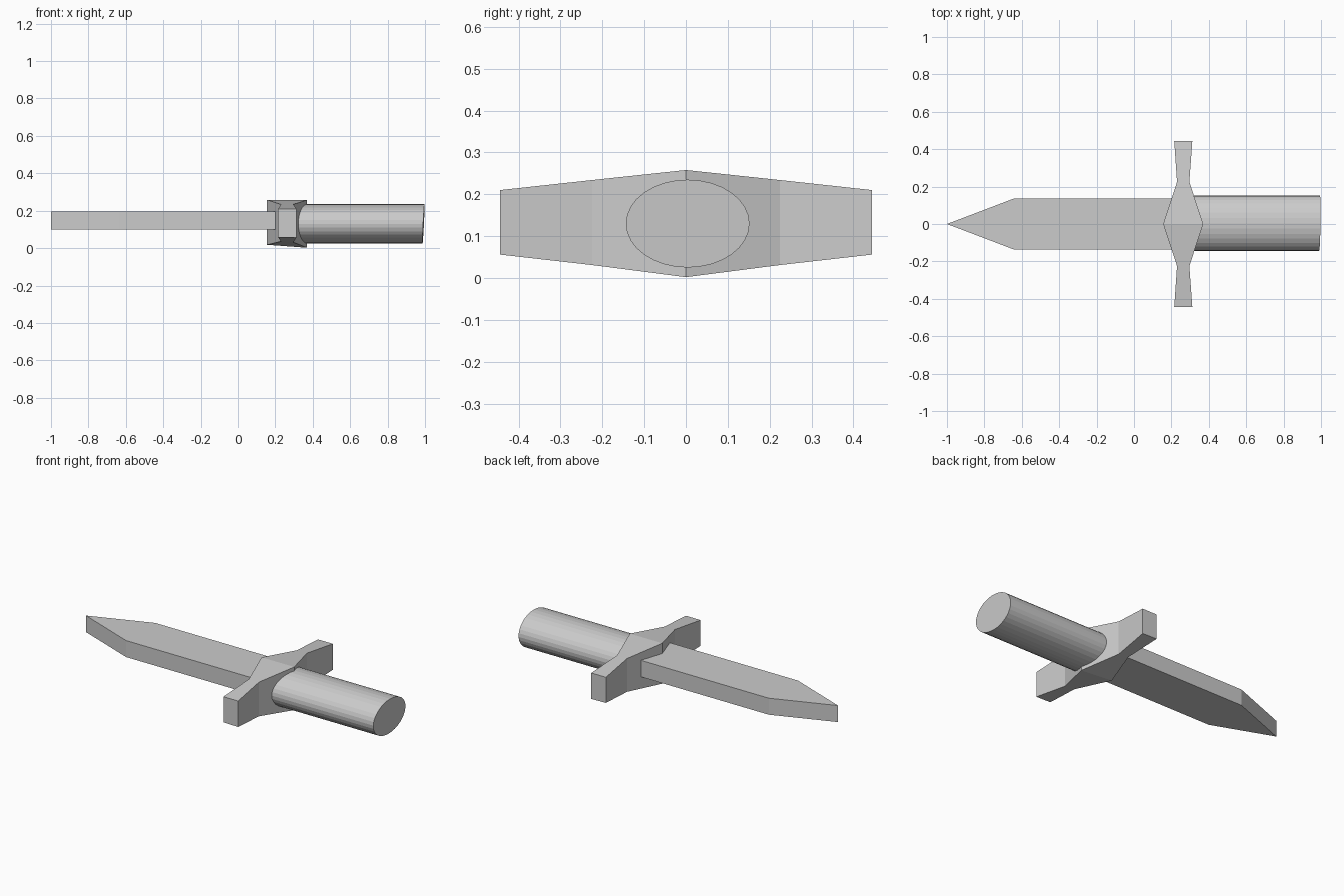
import bpy, bmesh, math

if "Cube" in bpy.data.objects:
    bpy.data.objects.remove(bpy.data.objects["Cube"])


def make_object(name, bm):
    bmesh.ops.recalc_face_normals(bm, faces=bm.faces[:])
    mesh = bpy.data.meshes.new(name)
    bm.to_mesh(mesh)
    bm.free()
    obj = bpy.data.objects.new(name, mesh)
    bpy.context.collection.objects.link(obj)
    return obj


def loft(name, rings):
    """Skin matching closed rings and cap both ends."""
    bm = bmesh.new()
    loops = [[bm.verts.new(p) for p in ring] for ring in rings]
    n = len(loops[0])
    for a, b in zip(loops, loops[1:]):
        for i in range(n):
            j = (i + 1) % n
            bm.faces.new((a[i], a[j], b[j], b[i]))
    bm.faces.new(loops[0])
    bm.faces.new(loops[-1])
    return make_object(name, bm)


# Blade: pointed flat outline extruded upward
outline = [(-1, 0), (-0.64, -0.137), (0.25, -0.137), (0.25, 0.137), (-0.64, 0.137)]
loft("blade", [[(x, y, z) for x, y in outline] for z in (0.099, 0.197)])

# Crossguard: half stations (y, x min, x max, bottom at x min, bottom at x max, top)
half = [(0.445, 0.215, 0.312, 0.058, 0.056, 0.210),
        (0.225, 0.230, 0.296, 0.036, 0.031, 0.234),
        (0.0, 0.156, 0.370, 0.018, 0.002, 0.258)]
stations = half + [(-s[0], *s[1:]) for s in half[1::-1]]
loft("crossguard", [[(x0, y, b0), (x1, y, b1), (x1, y, t), (x0, y, t)]
                    for y, x0, x1, b0, b1, t in stations])

# Grip: oval cylinder with a slightly slanted butt end
SIDES = 32
oval = [(0.004 + 0.148 * math.cos(2 * math.pi * i / SIDES),
         0.130 + 0.105 * math.sin(2 * math.pi * i / SIDES)) for i in range(SIDES)]
grip = loft("grip", [[(0.29, y, z) for y, z in oval],
                     [(0.992 + 0.05 * (z - 0.13) + 0.015 * y, y, z) for y, z in oval]])
for face in grip.data.polygons:
    face.use_smooth = False
